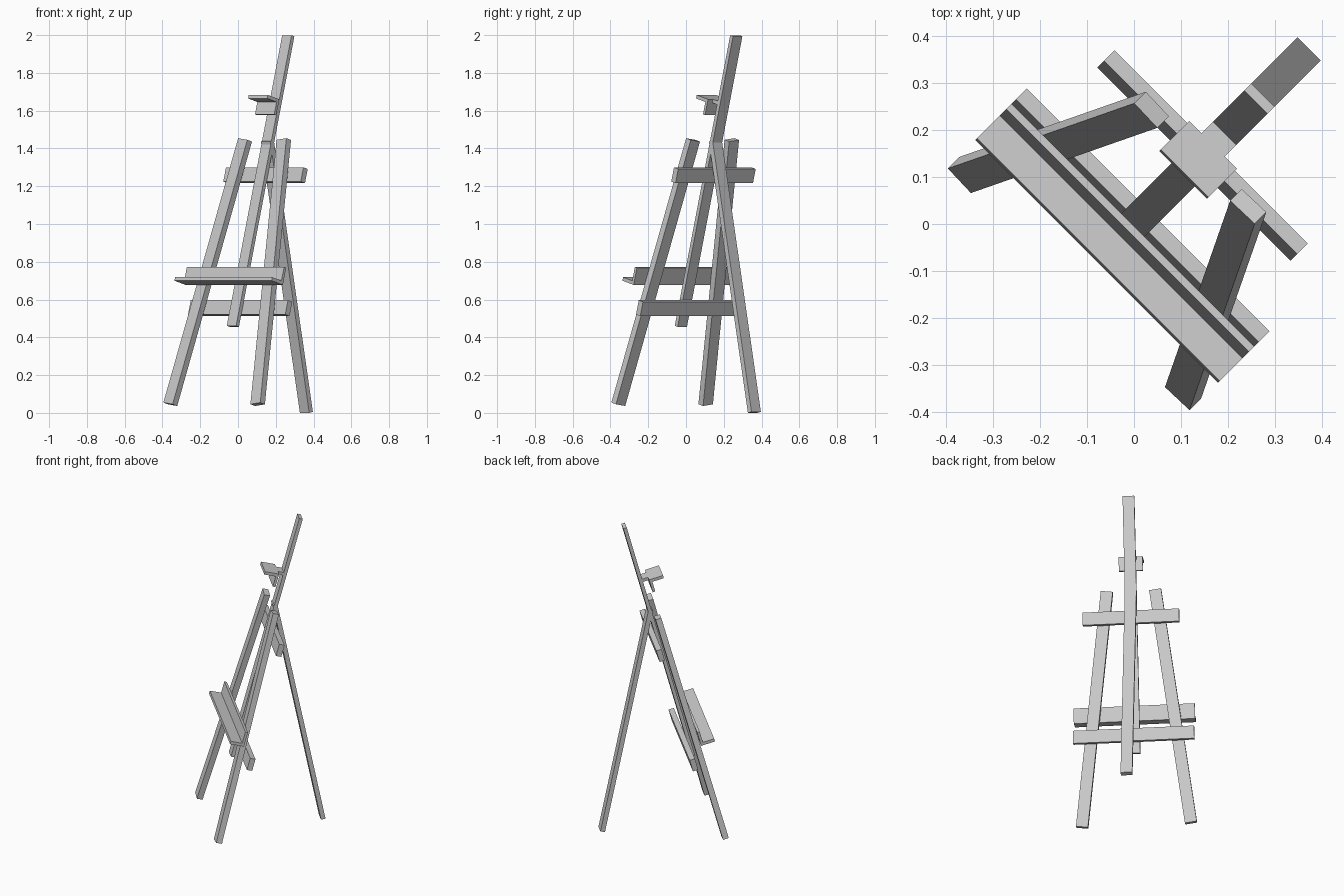
import bpy, bmesh, math
from mathutils import Matrix, Vector

if "Cube" in bpy.data.objects:
    bpy.data.objects.remove(bpy.data.objects["Cube"])

wood = bpy.data.materials.new("grey_wood")
wood.diffuse_color = (0.6, 0.6, 0.6, 1)
wood.use_nodes = True
wood.node_tree.nodes["Principled BSDF"].inputs["Base Color"].default_value = wood.diffuse_color

# The whole easel is turned 45 degrees; the front frame leans back.
TURN = Matrix.Rotation(math.radians(-45), 4, 'Z')
LEAN = TURN @ Matrix.Translation((0, -0.18, 0.045)) @ Matrix.Rotation(math.radians(-15.1), 4, 'X')


def box(name, u, n, s, frame=LEAN, splay=0.0):
    """Board spanning ranges u (across), n (depth), s (along) in a frame."""
    size = Vector((u[1] - u[0], n[1] - n[0], s[1] - s[0]))
    mid = Vector((u[0] + u[1], n[0] + n[1], s[0] + s[1])) / 2
    bm = bmesh.new()
    bmesh.ops.create_cube(bm, size=1)
    bm.transform(frame @ Matrix.Translation(mid) @ Matrix.Rotation(splay, 4, 'Y')
                 @ Matrix.Diagonal((*size, 1)))
    bmesh.ops.recalc_face_normals(bm, faces=bm.faces)
    me = bpy.data.meshes.new(name)
    bm.to_mesh(me)
    bm.free()
    me.materials.append(wood)
    ob = bpy.data.objects.new(name, me)
    bpy.context.collection.objects.link(ob)
    return ob


# Splayed front legs
for side, label in ((-1, "left"), (1, "right")):
    c = side * 0.236
    box(f"front_leg_{label}", (c - 0.036, c + 0.036), (-0.018, 0.018), (-0.005, 1.456),
        splay=-side * math.atan(0.182 / 1.45))

# Sliding mast and crossbars behind the legs
box("mast", (-0.035, 0.035), (0.018, 0.040), (0.436, 2.029))
box("upper_crossbar", (-0.29, 0.29), (0.040, 0.073), (1.2325, 1.3105))
box("lower_crossbar", (-0.364, 0.364), (0.040, 0.073), (0.504, 0.582))

# Canvas shelf
box("shelf_back", (-0.364, 0.364), (-0.034, -0.018), (0.65, 0.744))
box("shelf_ledge", (-0.364, 0.364), (-0.105, -0.034), (0.65, 0.669))

# Top canvas clamp
box("clamp_plate", (-0.072, 0.072), (-0.034, -0.018), (1.581, 1.668))
box("clamp_ledge", (-0.072, 0.072), (-0.106, -0.034), (1.649, 1.668))
box("clamp_arm", (-0.035, 0.035), (-0.018, 0.018), (1.649, 1.668))

# Rear prop leg, leaning the other way
foot, top = Vector((0, 0.512, 0.003)), Vector((0, 0.22, 1.44))
d = top - foot
back = TURN @ Matrix.Translation(foot) @ Matrix.Rotation(math.atan2(-d.y, d.z), 4, 'X')
box("rear_leg", (-0.035, 0.035), (-0.014, 0.014), (0, d.length), frame=back)
